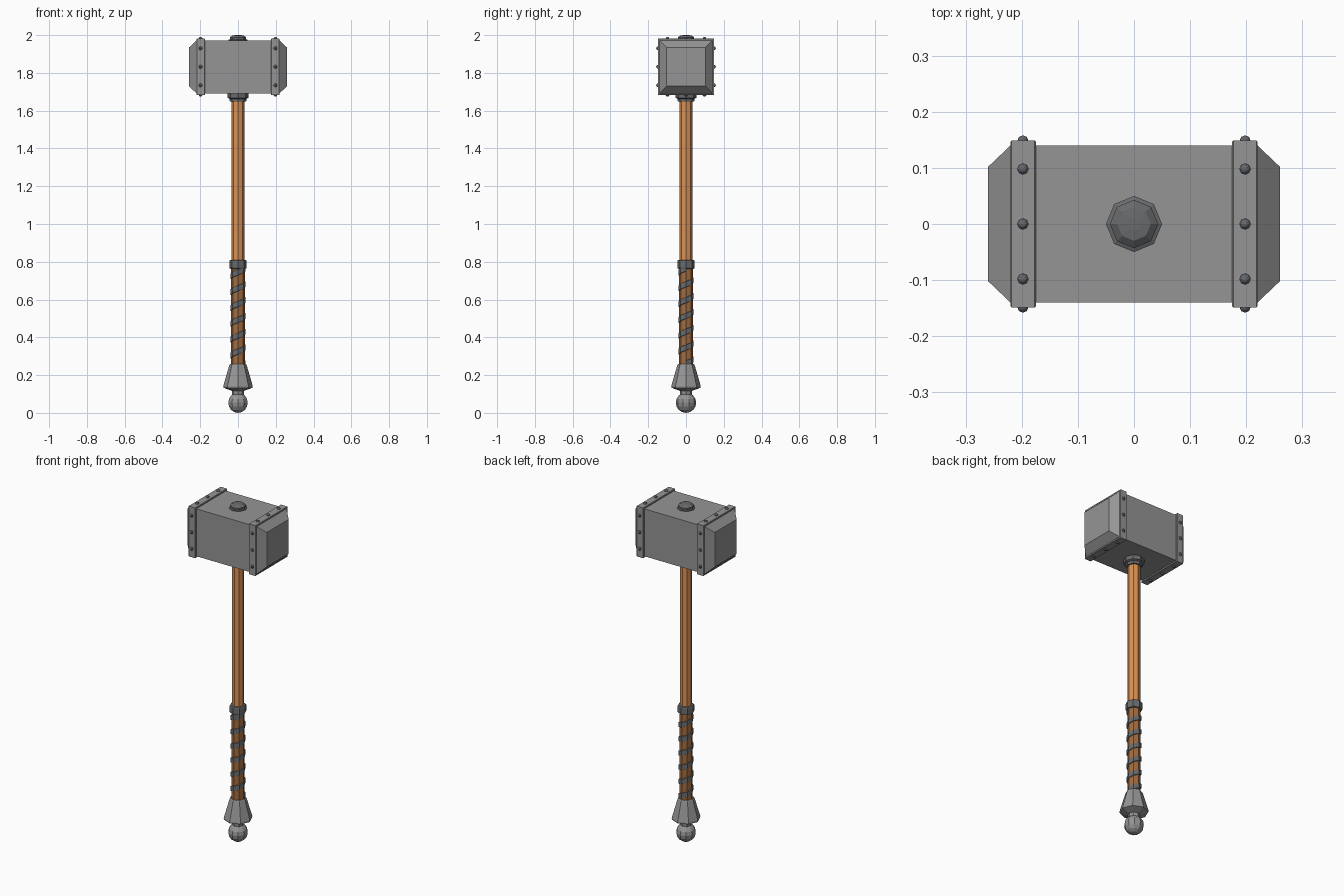
import bpy, bmesh
from math import sin, cos, tau

if "Cube" in bpy.data.objects:
    bpy.data.objects.remove(bpy.data.objects["Cube"])


def material(name, rgb):
    m = bpy.data.materials.new(name)
    m.diffuse_color = (*rgb, 1)
    m.use_nodes = True
    m.node_tree.nodes["Principled BSDF"].inputs["Base Color"].default_value = m.diffuse_color
    return m


WOOD = material("wood", (0.70, 0.29, 0.09))
DARK_WOOD = material("dark_wood", (0.36, 0.15, 0.05))
STEEL = material("steel", (0.30, 0.30, 0.30))
DARK_STEEL = material("dark_steel", (0.14, 0.145, 0.15))


def finish(name, bm, mat):
    bmesh.ops.recalc_face_normals(bm, faces=bm.faces)
    me = bpy.data.meshes.new(name)
    bm.to_mesh(me)
    bm.free()
    ob = bpy.data.objects.new(name, me)
    bpy.context.collection.objects.link(ob)
    me.materials.append(mat)
    return ob


def bridge(bm, rings):
    n = len(rings[0])
    for a, b in zip(rings, rings[1:]):
        for i in range(n):
            j = (i + 1) % n
            bm.faces.new((a[i], a[j], b[j], b[i]))
    bm.faces.new(rings[0])
    bm.faces.new(rings[-1])


def turned(name, profile, mat, sides=8):
    """Faceted solid of revolution from (radius, z) pairs."""
    bm = bmesh.new()
    bridge(bm, [[bm.verts.new((r * cos(tau * i / sides), r * sin(tau * i / sides), z))
                 for i in range(sides)] for r, z in profile])
    return finish(name, bm, mat)


def square_loft(name, sections):
    """Square sections (x, half width) lofted along x around the head centre."""
    bm = bmesh.new()
    bridge(bm, [[bm.verts.new((x, h * sy, HEAD_Z + h * sz))
                 for sy, sz in ((-1, -1), (1, -1), (1, 1), (-1, 1))] for x, h in sections])
    return finish(name, bm, STEEL)


HEAD_Z = 1.832

# Head block with chamfered striking faces
square_loft("hammer_head", [(-0.26, 0.102), (-0.22, 0.14), (0.22, 0.14), (0.26, 0.102)])

# Raised bands and their rivets, on all four sides of each end
for s, side in ((-1, "left"), (1, "right")):
    square_loft(side + "_band", [(s * x, h) for x, h in
                ((0.175, 0.139), (0.175, 0.147), (0.177, 0.149), (0.218, 0.149), (0.22, 0.147), (0.22, 0.139))])
    bm = bmesh.new()
    for t in (-0.098, 0, 0.098):
        for d in (-0.148, 0.148):
            for y, z in ((t, d), (d, t)):
                new = bmesh.ops.create_uvsphere(bm, u_segments=8, v_segments=6, radius=0.01)["verts"]
                bmesh.ops.translate(bm, verts=new, vec=(s * 0.198, y, HEAD_Z + z))
    finish(side + "_rivets", bm, DARK_STEEL)

# Cap on top of the head and collar beneath it
turned("top_cap", [(0.05, 1.965), (0.05, 1.975), (0.043, 1.978), (0.043, 1.988), (0.03, 1.998), (0.012, 2.0)],
       DARK_STEEL)
turned("head_collar", [(0.042, 1.648), (0.045, 1.652), (0.045, 1.663), (0.056, 1.668), (0.056, 1.70)], DARK_STEEL)

# Shaft, grip core and ring between them
turned("shaft", [(0.034, 0.78), (0.034, 1.68)], WOOD)
turned("grip", [(0.036, 0.25), (0.036, 0.79)], DARK_WOOD)
turned("grip_ring", [(0.036, 0.762), (0.043, 0.764), (0.046, 0.77), (0.046, 0.802), (0.043, 0.808), (0.034, 0.81)],
       DARK_STEEL)

# Strap spiralling up the grip
bm = bmesh.new()
TURNS, STEPS, Z0, Z1 = 6, 8, 0.262, 0.765
rings = []
for k in range(TURNS * STEPS + 1):
    a, z = tau * k / STEPS, Z0 + (Z1 - Z0) * k / (TURNS * STEPS)
    rings.append([bm.verts.new((r * cos(a), r * sin(a), z + dz)) for r, dz in
                  ((0.03, -0.017), (0.04, -0.014), (0.04, 0.014), (0.03, 0.017))])
bridge(bm, rings)
finish("grip_strap", bm, DARK_STEEL)

# Flared pommel and end ball
turned("pommel", [(0.03, 0.09), (0.033, 0.117), (0.077, 0.133), (0.078, 0.142), (0.046, 0.253), (0.042, 0.258)],
       STEEL)
bm = bmesh.new()
bmesh.ops.create_uvsphere(bm, u_segments=10, v_segments=8, radius=0.054)
bmesh.ops.translate(bm, verts=bm.verts, vec=(0, 0, 0.054))
finish("pommel_ball", bm, STEEL)
